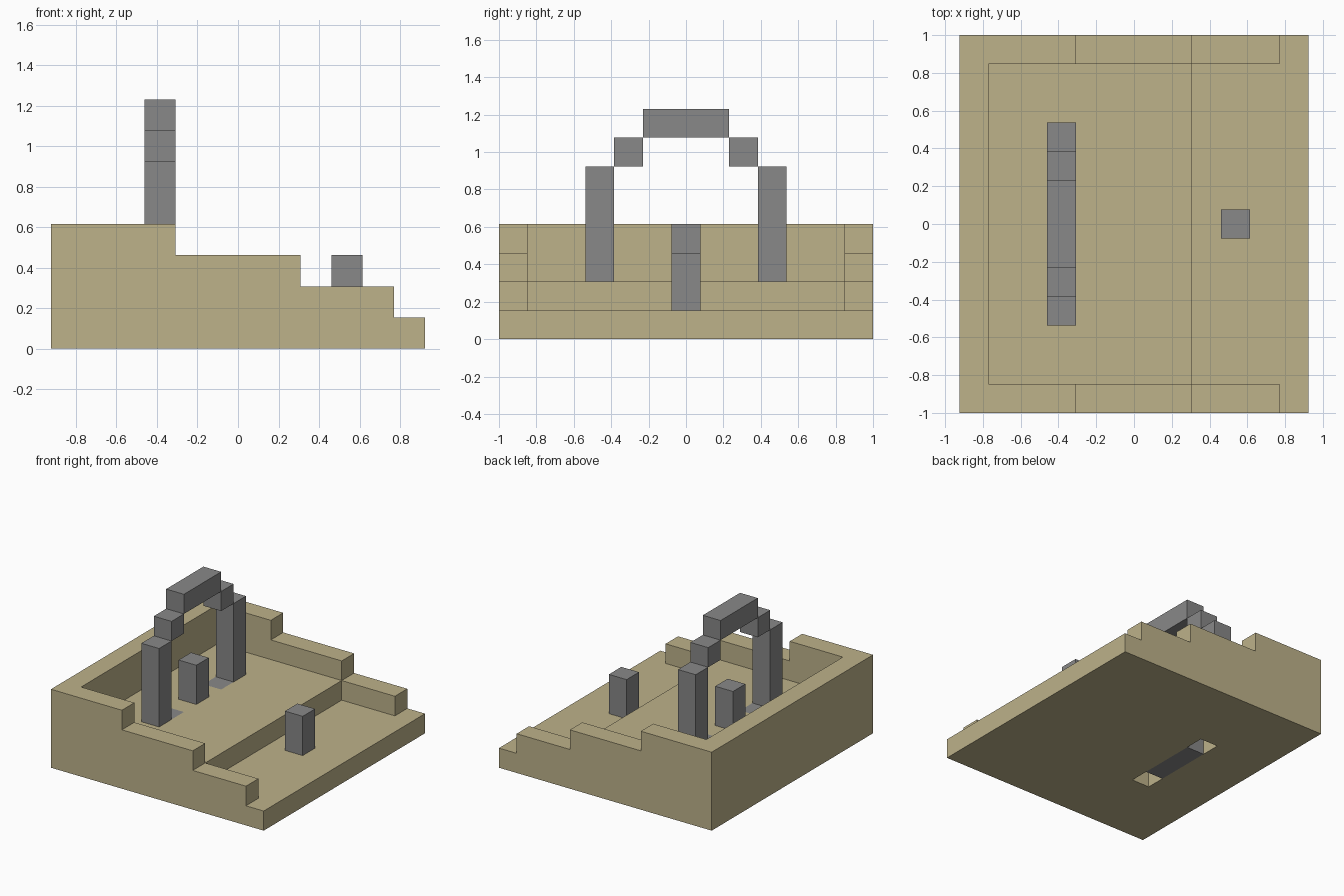
import bpy, bmesh
from mathutils import Matrix, Vector

cube = bpy.data.objects.get("Cube")
if cube:
    bpy.data.objects.remove(cube, do_unlink=True)

UNIT = 2 / 13          # one block; the plan is 12 by 13 blocks
TO_WORLD = Matrix.Scale(UNIT, 4) @ Matrix.Translation((-6, -6.5, 0))


def material(name, rgb):
    mat = bpy.data.materials.new(name)
    mat.use_nodes = True
    mat.diffuse_color = (*rgb, 1)
    bsdf = mat.node_tree.nodes["Principled BSDF"]
    bsdf.inputs["Base Color"].default_value = (*rgb, 1)
    bsdf.inputs["Roughness"].default_value = 0.9
    return mat


sand = material("sandstone", (0.51, 0.445, 0.255))
stone = material("grey stone", (0.246, 0.246, 0.246))


def prism(name, profile, axis, lo, hi, mat):
    """Extrude a profile of (x or y, z) points along the other ground axis."""
    bm = bmesh.new()
    if axis == "Y":
        points = [(a, lo, z) for a, z in profile]
        push = Vector((0, hi - lo, 0))
    else:
        points = [(lo, a, z) for a, z in profile]
        push = Vector((hi - lo, 0, 0))
    face = bm.faces.new([bm.verts.new(p) for p in points])
    out = bmesh.ops.extrude_face_region(bm, geom=[face], use_keep_orig=True)
    moved = [g for g in out["geom"] if isinstance(g, bmesh.types.BMVert)]
    bmesh.ops.translate(bm, verts=moved, vec=push)
    bmesh.ops.recalc_face_normals(bm, faces=bm.faces)
    mesh = bpy.data.meshes.new(name)
    bm.to_mesh(mesh)
    bm.free()
    mesh.materials.append(mat)
    obj = bpy.data.objects.new(name, mesh)
    bpy.context.collection.objects.link(obj)
    return obj


def block(name, x, y0, y1, z0, z1):
    return prism(name, [(y0, z0), (y1, z0), (y1, z1), (y0, z1)], "X", x, x + 1, stone)


def cut(target, cutter):
    cutter.hide_render = True
    mod = target.modifiers.new("cut", "BOOLEAN")
    mod.operation = "DIFFERENCE"
    mod.solver = "EXACT"
    mod.object = cutter
    bpy.context.view_layer.objects.active = target
    bpy.ops.object.modifier_apply(modifier=mod.name)
    bpy.data.objects.remove(cutter, do_unlink=True)


# Stepped outer body
steps = [(0, 0), (12, 0), (12, 1), (11, 1), (11, 2), (8, 2), (8, 3), (4, 3), (4, 4), (0, 4)]
body = prism("stepped_base", steps, "Y", 0, 13, sand)

# Two-level courtyard hollowed between the walls
court = [(1, 2), (8, 2), (8, 1), (13, 1), (13, 5), (1, 5)]
cut(body, prism("courtyard_cutter", court, "Y", 1, 12, sand))

# Slot under the ring, opening through the floor beside each pillar
slot = [(4, -1), (9, -1), (9, 3), (8, 3), (8, 1), (5, 1), (5, 3), (4, 3)]
cut(body, prism("slot_cutter", slot, "X", 3, 4, sand))

# Upright stone ring, partly sunk in the floor
parts = [body,
         block("ring_top", 3, 5, 8, 7, 8),
         block("ring_bottom", 3, 5, 8, 0, 1)]
for side, y in (("right", 3), ("left", 9)):
    inner = 4 if side == "right" else 8
    parts += [block(f"ring_pillar_{side}", 3, y, y + 1, 2, 6),
              block(f"ring_upper_corner_{side}", 3, inner, inner + 1, 6, 7),
              block(f"ring_lower_corner_{side}", 3, inner, inner + 1, 1, 2)]

# Two free-standing posts on the centre line
parts += [block("inner_post", 3, 6, 7, 2, 4),
          block("outer_post", 9, 6, 7, 1, 3)]

# Bring everything from block units to final size
for part in parts:
    part.data.transform(TO_WORLD)
    part.data.update()
